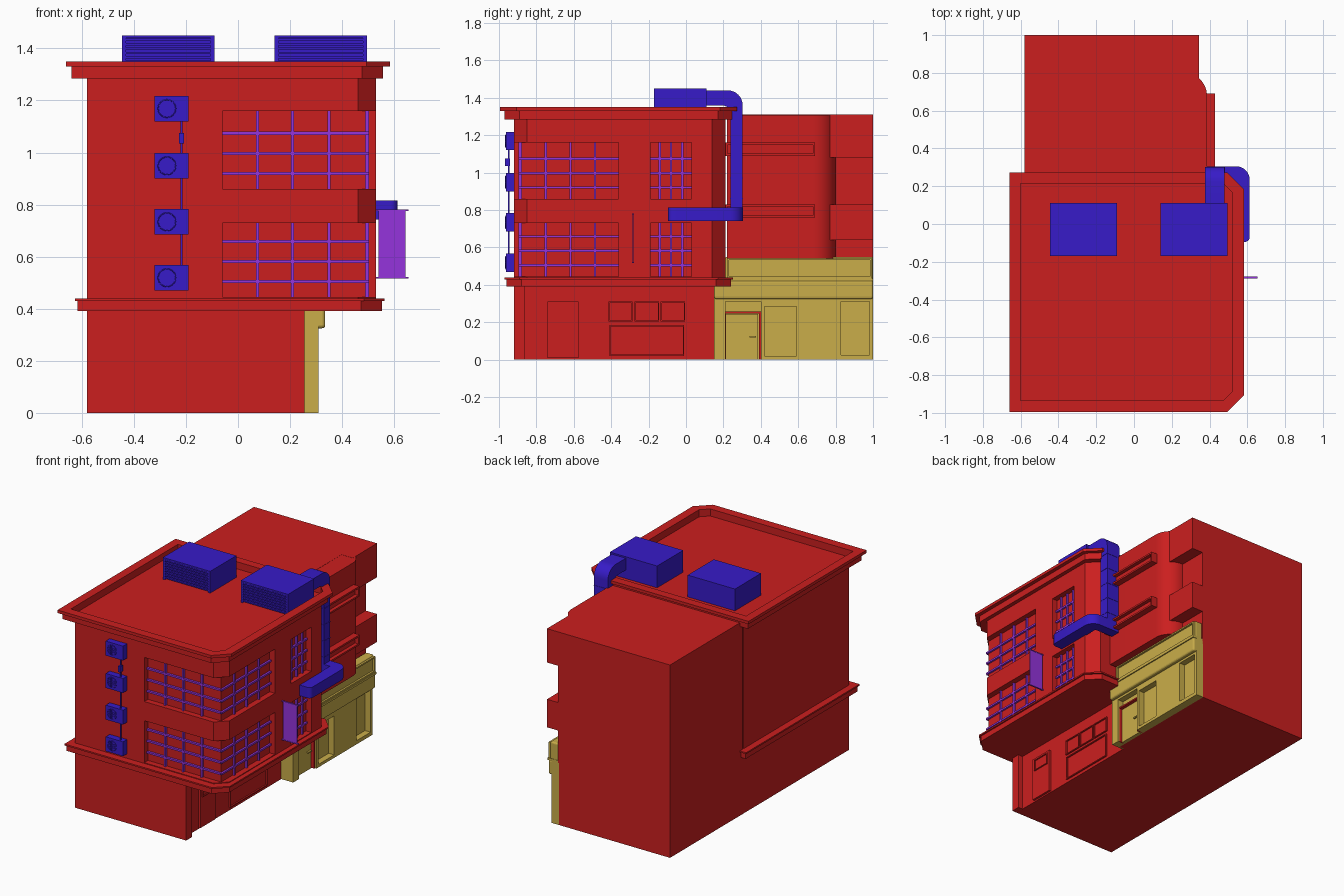
import bpy, bmesh, math
from mathutils import Vector

if "Cube" in bpy.data.objects:
    bpy.data.objects.remove(bpy.data.objects["Cube"])


def material(name, rgb):
    m = bpy.data.materials.new(name)
    m.diffuse_color = (*rgb, 1)
    m.use_nodes = True
    m.node_tree.nodes["Principled BSDF"].inputs["Base Color"].default_value = m.diffuse_color
    return m


RED = material("red", (0.60, 0.0135, 0.0135))
BLUE = material("blue", (0.038, 0.011, 0.58))
PURPLE = material("purple", (0.30, 0.033, 0.72))
SAND = material("sand", (0.59, 0.42, 0.068))


def finish(name, bm, mat, bevel=0.0, smooth=False):
    bmesh.ops.recalc_face_normals(bm, faces=bm.faces)
    me = bpy.data.meshes.new(name)
    bm.to_mesh(me)
    bm.free()
    ob = bpy.data.objects.new(name, me)
    bpy.context.collection.objects.link(ob)
    me.materials.append(mat)
    if bevel:
        b = ob.modifiers.new("bevel", 'BEVEL')
        b.width, b.segments = bevel, 3
    if smooth:
        bpy.ops.object.select_all(action='DESELECT')
        ob.select_set(True)
        bpy.context.view_layer.objects.active = ob
        bpy.ops.object.shade_smooth_by_angle(angle=math.radians(35))
    return ob


def boxes(name, mat, items, bevel=0.0):
    """One object from boxes given as (x0, x1, y0, y1, z0, z1)."""
    bm = bmesh.new()
    for x0, x1, y0, y1, z0, z1 in items:
        for v in bmesh.ops.create_cube(bm, size=1)["verts"]:
            v.co = Vector((x0 + (v.co.x + .5) * (x1 - x0), y0 + (v.co.y + .5) * (y1 - y0),
                           z0 + (v.co.z + .5) * (z1 - z0)))
    return finish(name, bm, mat, bevel)


def prism(name, mat, pts, lo, hi, axis='z', hole=None, smooth=False):
    """Extrude a profile along z (xy points) or x (yz points), optionally as a ring."""
    bm = bmesh.new()
    place = (lambda p, h: (p[0], p[1], h)) if axis == 'z' else (lambda p, h: (h, p[0], p[1]))
    loops = [[bm.verts.new(place(p, h)) for p in ps] for ps in (pts, hole) if ps for h in (lo, hi)]
    n = len(pts)
    if hole:
        pairs = [(0, 1), (1, 3), (3, 2), (2, 0)]
    else:
        pairs = [(0, 1)]
        bm.faces.new(loops[0])
        bm.faces.new(loops[1])
    for a, b in pairs:
        for i in range(n):
            j = (i + 1) % n
            bm.faces.new((loops[a][i], loops[a][j], loops[b][j], loops[b][i]))
    return finish(name, bm, mat, smooth=smooth)


def plan(x0, x1, y0, y1, c):
    """Floor plan with both right-hand corners cut off."""
    return [(x0, y0), (x1 - c, y0), (x1, y0 + c), (x1, y1 - c), (x1 - c, y1), (x0, y1)]


def arc(cx, cy, r, a0, a1, n=8):
    return [(cx + r * math.cos(math.radians(a0 + (a1 - a0) * i / n)),
             cy + r * math.sin(math.radians(a0 + (a1 - a0) * i / n))) for i in range(n + 1)]


def frame(x, d, y0, y1, z0, z1, t):
    """Four bars framing a rectangle on a right-hand wall."""
    return [(x, x + d, y0, y0 + t, z0, z1), (x, x + d, y1 - t, y1, z0, z1),
            (x, x + d, y0, y1, z1 - t, z1), (x, x + d, y0, y1, z0, z0 + t)]


# Ground floor with corner pier and the wall behind the shop
boxes("ground_floor", RED, [(-.58, .22, -.92, 1, 0, .41), (.21, .255, -.92, -.86, 0, .41),
                            (.21, .255, .16, 1, 0, .41)])

# Ground floor side door, windows and panel, as thin frames
boxes("side_door", RED, [(.21, .235, -.74, -.575, .01, .31)] + frame(.23, .012, -.72, -.59, .215, .295, .006))
side = frame(.21, .02, -.41, -.01, .02, .185, .007)
for y in (-.415, -.275, -.135):
    side += frame(.21, .02, y, y + .13, .205, .31, .006)
boxes("side_window_frames", RED, side)

# Upper storeys: chamfered bands with recessed window storeys between
wall = plan(-.58, .53, -.92, .21, .07)
for i, (z0, z1) in enumerate([(.40, .445), (.73, .86), (1.16, 1.30)]):
    prism(f"wall_band_{i}", RED, wall, z0, z1)
for i, (z0, z1) in enumerate([(.44, .735), (.855, 1.165)]):
    prism(f"window_core_{i}", RED, [(-.58, -.88), (.49, -.88), (.49, .17), (.45, .21), (-.58, .21)], z0, z1)
    boxes(f"wall_piers_{i}", RED, [(-.58, -.06, -.92, -.87, z0, z1), (.48, .53, -.36, -.19, z0, z1)])
    prism(f"rear_pier_{i}", RED, [(.48, .03), (.53, .03), (.53, .14), (.46, .21), (.44, .21)], z0, z1)
    # Purple glazing bars of the wrapping corner window and the small window
    t = .006
    bars = [(x - t, x + t, -.895, -.875, z0, z1) for x in (.075, .21, .35)]
    bars += [(.485, .503, y - t, y + t, z0, z1) for y in (-.75, -.617, -.487)]
    bars += [(.485, .503, y - t, y + t, z0, z1) for y in (-.14, -.08, -.02)]
    for k in range(3):
        z = z0 + .065 + k * .077
        bars += [(-.06, .495, -.895, -.875, z - t, z + t), (.485, .503, -.89, -.36, z - t, z + t),
                 (.485, .503, -.19, .03, z - t, z + t)]
    boxes(f"glazing_bars_{i}", PURPLE, bars)

# Stepped cornices; the upper one has a sunken roof
prism("lower_cornice", RED, plan(-.617, .553, -.96, .24, .08), .392, .43)
prism("lower_cornice_cap", RED, plan(-.626, .563, -.97, .25, .08), .43, .44)
inner = plan(-.602, .522, -.935, .215, .05)
outer = plan(-.64, .557, -.97, .25, .08)
prism("roof_slab", RED, outer, 1.285, 1.302)
prism("upper_cornice", RED, outer, 1.30, 1.33, hole=inner)
prism("upper_cornice_cap", RED, plan(-.66, .583, -.995, .272, .09), 1.33, 1.35, hole=inner)

# Rear wing: core, end bands and rounded bay
boxes("rear_wing", RED, [(-.58, .26, .22, 1, .40, 1.31), (.25, .345, .74, 1, 1.08, 1.31),
                         (.25, .345, .74, 1, .64, .83)])
prism("rounded_bay", RED, [(.2, .22), (.386, .22)] + arc(.266, .68, .12, 0, 90, 12) + [(.2, .80)],
      .54, 1.309, smooth=True)
for i, z in enumerate((.76, 1.09)):
    boxes(f"bay_ledge_{i}", RED, [(.37, .405, .21, .69, z, z + .07)] + frame(.38, .05, .21, .69, z, z + .07, .012))

# Shop front: backing, posts, panels, door
boxes("shop_front", SAND, [
    (.255, .268, .15, 1, 0, .42), (.22, .31, .15, .21, 0, .40), (.256, .31, .40, .42, 0, .42),
    (.256, .31, .59, .83, 0, .42), (.256, .31, .98, 1, 0, .42), (.256, .31, .15, 1, .31, .42),
    (.256, .31, .42, .59, .285, .33), (.256, .31, .83, 1, 0, .025), (.256, .31, .42, .59, 0, .02)])
boxes("shop_door", SAND, [(.26, .28, .215, .385, 0, .245), (.28, .292, .34, .375, .12, .128)])
boxes("shop_door_frame", RED, [(.26, .30, .39, .40, 0, .255), (.26, .30, .21, .40, .247, .257),
                               (.26, .30, .208, .214, 0, .255)])
boxes("shop_fascia", SAND, [(.256, .335, .15, 1, .325, .425)], bevel=.012)
boxes("shop_sign_board", SAND, [(.262, .322, .21, 1, .43, .55)], bevel=.01)
boxes("shop_sign_border", SAND, frame(.31, .025, .22, .995, .435, .542, .01) + [(.262, .34, .15, 1, .42, .435)])

# Rooftop units with louvred fronts
for i, x in enumerate((-.445, .14)):
    parts = [(x, x + .355, -.155, .11, 1.30, 1.45), (x, x + .015, -.17, -.15, 1.30, 1.45),
             (x + .34, x + .355, -.17, -.15, 1.30, 1.45), (x, x + .355, -.17, -.15, 1.44, 1.45)]
    parts += [(x + .01, x + .345, -.168, -.15, z / 1000, z / 1000 + .009) for z in range(1310, 1440, 17)]
    boxes(f"rooftop_unit_{i}", BLUE, parts)

# Duct running from the roof down the back and round the side
prism("duct_drop", BLUE, [(.1, 1.36), (.2, 1.36), (.225, 1.35), (.237, 1.325), (.237, .75), (.303, .75)]
      + arc(.223, 1.36, .08, 0, 90) + [(.1, 1.44)], .375, .48, axis='x', smooth=True)
prism("duct_side", BLUE, [(.375, .237), (.525, .237), (.525, -.095), (.585, -.095)]
      + arc(.587, -.07, .025, -90, 0, 4) + arc(.542, .235, .07, 0, 90) + [(.375, .305)],
      .742, .815, smooth=True)
boxes("duct_joints", BLUE, [(.373, .482, .235, .305, z, z + .004) for z in (.86, .97, 1.08, 1.19, 1.30)])

# Wall air-conditioners with fan grilles, joined by a pipe
for i, z in enumerate((.47, .685, .90, 1.12)):
    boxes(f"wall_unit_{i}", BLUE, [(-.32, -.19, -.963, -.915, z, z + .098)])
    cx, cz = -.273, z + .049
    bars = [(cx - .032, cx + .032, -.968, -.96, cz + d - .0012, cz + d + .0012) for d in (-.012, 0, .012)]
    bars += [(cx + d - .0012, cx + d + .0012, -.968, -.96, cz - .032, cz + .032) for d in (-.012, 0, .012)]
    boxes(f"fan_bars_{i}", BLUE, bars)
    bpy.ops.mesh.primitive_torus_add(location=(cx, -.964, cz), rotation=(math.pi / 2, 0, 0),
                                     major_radius=.034, minor_radius=.002,
                                     major_segments=24, minor_segments=6)
    ring = bpy.context.object
    ring.name = f"fan_ring_{i}"
    ring.data.materials.append(BLUE)
boxes("wall_pipe", BLUE, [(-.221, -.213, -.953, -.945, .55, 1.13), (-.226, -.208, -.967, -.94, 1.035, 1.075)])

# Hanging side sign with brackets
boxes("hanging_sign", PURPLE, [(.54, .643, -.287, -.28, .52, .78), (.52, .655, -.289, -.278, .776, .782),
                               (.52, .655, -.289, -.278, .516, .522)])
